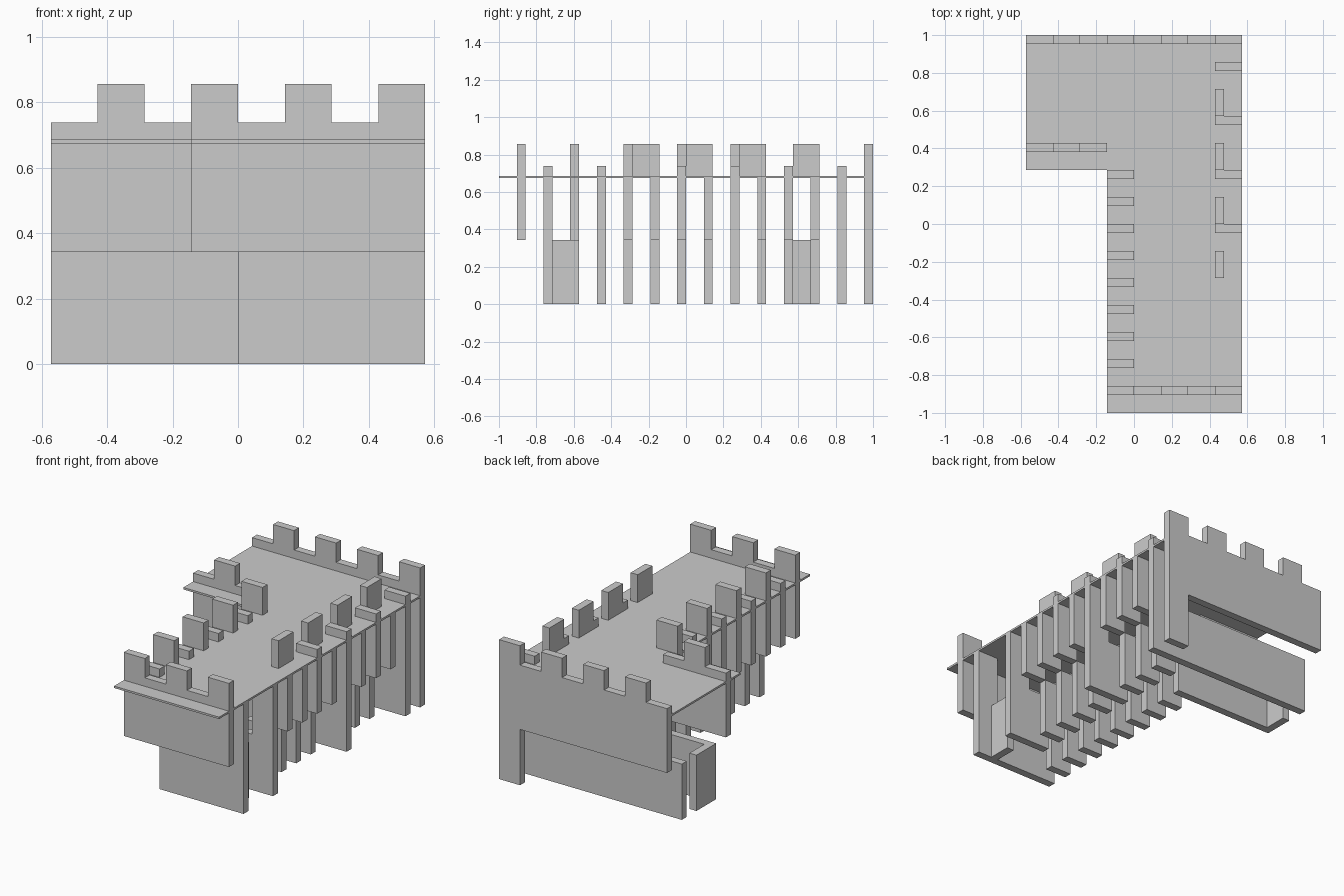
import bpy, bmesh

if "Cube" in bpy.data.objects:
    bpy.data.objects.remove(bpy.data.objects["Cube"])

U = 1 / 7            # one grid cell
T = U / 3            # wall thickness
MID, LOW, HIGH = 0.343, 0.738, 0.857
SLAB0, SLAB1 = 0.674, 0.686


def boxes(name, items):
    """One object from boxes given as (x0, x1, y0, y1, z0, z1)."""
    bm = bmesh.new()
    for x0, x1, y0, y1, z0, z1 in items:
        prism(bm, [(x0, z0), (x1, z0), (x1, z1), (x0, z1)], y0, y1)
    return finish(name, bm)


def prism(bm, profile, y0, y1):
    """Extrude an xz profile from y0 to y1."""
    face = bm.faces.new([bm.verts.new((x, y0, z)) for x, z in profile])
    ext = bmesh.ops.extrude_face_region(bm, geom=[face])
    for v in ext["geom"]:
        if isinstance(v, bmesh.types.BMVert):
            v.co.y = y1


def finish(name, bm):
    bmesh.ops.recalc_face_normals(bm, faces=bm.faces)
    me = bpy.data.meshes.new(name)
    bm.to_mesh(me)
    bm.free()
    ob = bpy.data.objects.new(name, me)
    bpy.context.collection.objects.link(ob)
    return ob


def battlement(name, start, count, y1, first_high, bottom):
    """Wall with a stepped top: cells alternate between merlon and gap."""
    pts = list(bottom)
    for i in reversed(range(count)):
        z = HIGH if (i % 2 == 0) == first_high else LOW
        pts += [((start + i + 1) * U, z), ((start + i) * U, z)]
    bm = bmesh.new()
    prism(bm, pts, y1 - T, y1)
    return finish(name, bm)


def slat(col, row, z0, z1):
    """Wall piece one cell wide, its back face on grid row."""
    return (col * U, (col + 1) * U, row * U - T, row * U, z0, z1)


# L-shaped roof slab
bm = bmesh.new()
outline = [(-1, -7), (4, -7), (4, 7), (-4, 7), (-4, 2), (-1, 2)]
face = bm.faces.new([bm.verts.new((x * U, y * U, SLAB0)) for x, y in outline])
ext = bmesh.ops.extrude_face_region(bm, geom=[face])
for v in ext["geom"]:
    if isinstance(v, bmesh.types.BMVert):
        v.co.z = SLAB1
finish("roof_slab", bm)

# Crenellated upper walls
battlement("front_upper_wall", -1, 5, -6 * U, True, [(-U, MID), (4 * U, MID)])
battlement("wing_front_upper_wall", -4, 3, 3 * U, False, [(-4 * U, MID), (-U, MID)])
battlement("back_upper_wall", -4, 8, 7 * U, False,
           [(-4 * U, MID), (3 * U, MID), (3 * U, 0), (4 * U, 0)])

# Ground-floor walls
boxes("front_lower_wall", [(0, 3 * U, -5 * U - T, -5 * U, 0, MID)])
boxes("wing_front_lower_wall", [(-4 * U, U, 4 * U - T, 4 * U, 0, MID)])
boxes("back_lower_wall", [(-4 * U, 3 * U, 6 * U - T, 6 * U, 0, MID)])
boxes("wing_side_panel", [(-4 * U, -4 * U + T, 4 * U, 5 * U, 0, MID)])
boxes("right_side_panel", [(3 * U, 3 * U + T, -5 * U, -4 * U, 0, MID)])

# Left side: overhanging upper slats with alternating tops, lower slats set back
boxes("left_upper_slats",
      [slat(-1, r, MID, LOW if r % 2 else HIGH) for r in range(-5, 3)])
boxes("left_lower_slats", [slat(0, r, 0, MID) for r in range(-4, 4)])

# Right side: full-height piers, overhanging upper slats, recessed lower slats
boxes("right_piers", [slat(3, -5, 0, SLAB0), slat(3, -3, 0, SLAB0),
                      slat(3, 2, 0, LOW), slat(3, 6, 0, LOW)])
bays = [-2, -1, 0, 1, 3, 4, 5]
boxes("right_upper_slats",
      [slat(3, r, MID, LOW if r in (0, 4) else SLAB0) for r in bays])
boxes("right_lower_slats", [slat(2, r, 0, MID) for r in bays + [-3, 2]])

# Right side merlons standing on the roof
boxes("right_merlons", [(3 * U, 3 * U + T, (r - 1) * U, r * U, SLAB1, HIGH)
                        for r in (-1, 1, 3, 5)])
